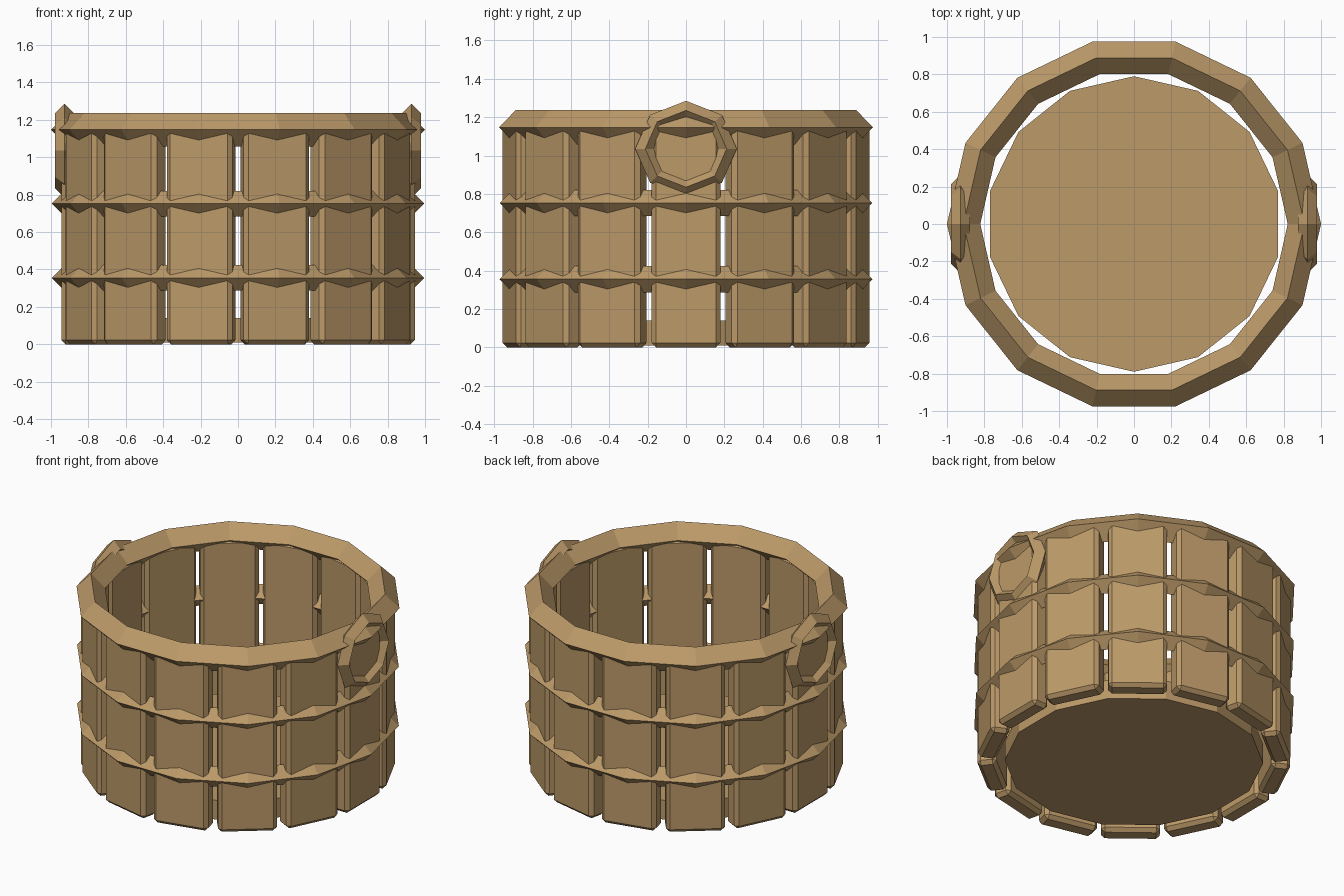
import bpy, bmesh
from math import sin, cos, pi
from mathutils import Matrix

if "Cube" in bpy.data.objects:
    bpy.data.objects.remove(bpy.data.objects["Cube"])

N = 14                      # staves and ring sides
STEP = 2 * pi / N

wood = bpy.data.materials.new("wood")
wood.diffuse_color = (0.50, 0.32, 0.14, 1)
wood.use_nodes = True
wood.node_tree.nodes["Principled BSDF"].inputs["Base Color"].default_value = wood.diffuse_color


def finish(name, bm):
    bmesh.ops.recalc_face_normals(bm, faces=bm.faces)
    me = bpy.data.meshes.new(name)
    bm.to_mesh(me)
    bm.free()
    me.materials.append(wood)
    ob = bpy.data.objects.new(name, me)
    bpy.context.collection.objects.link(ob)
    return ob


def diamond_ring(name, sides, major, minor, matrix):
    """Low-poly ring with a four-sided diamond section."""
    bm = bmesh.new()
    loops = []
    for i in range(sides):
        a = 2 * pi * i / sides
        loops.append([bm.verts.new(((major + minor * cos(k * pi / 2)) * cos(a),
                                    (major + minor * cos(k * pi / 2)) * sin(a),
                                    minor * sin(k * pi / 2))) for k in range(4)])
    for i in range(sides):
        p, q = loops[i], loops[(i + 1) % sides]
        for k in range(4):
            m = (k + 1) % 4
            bm.faces.new((p[k], q[k], q[m], p[m]))
    bm.transform(matrix)
    return finish(name, bm)


# staves: bevelled planks around the wall
for i in range(N):
    bm = bmesh.new()
    bmesh.ops.create_cube(bm, size=1)
    bm.transform(Matrix.Translation((0.885, 0, 0.575)) @ Matrix.Diagonal((0.12, 0.36, 1.15, 1)))
    bmesh.ops.bevel(bm, geom=bm.edges[:], offset=0.023, segments=1, affect='EDGES')
    bm.transform(Matrix.Rotation(i * STEP, 4, 'Z'))
    finish(f"stave_{i + 1}", bm)

# floor disc, its corners at the gaps between staves
bm = bmesh.new()
bmesh.ops.create_cone(bm, cap_ends=True, segments=N, radius1=0.79, radius2=0.79, depth=0.13)
ang = pi / 2 - min((v.co.to_2d().angle_signed((1, 0)) for v in bm.verts), key=abs)
first = bm.verts[:][0].co
from math import atan2
bm.transform(Matrix.Translation((0, 0, 0.075)) @ Matrix.Rotation(pi / 2 - atan2(first.y, first.x), 4, 'Z'))
finish("floor", bm)

# rim and two hoops
diamond_ring("rim", N, 0.911, 0.089, Matrix.Translation((0, 0, 1.147)))
for name, z in (("upper_hoop", 0.752), ("lower_hoop", 0.355)):
    diamond_ring(name, N, 0.928, 0.068, Matrix.Translation((0, 0, z)))

# round handles on both sides
for name, s in (("right_handle", 1), ("left_handle", -1)):
    m = (Matrix.Translation((s * 0.928, 0, 1.035)) @ Matrix.Diagonal((1, 1.06, 1, 1))
         @ Matrix.Rotation(pi / 2, 4, 'Y'))
    diamond_ring(name, 8, 0.2, 0.05, m)
